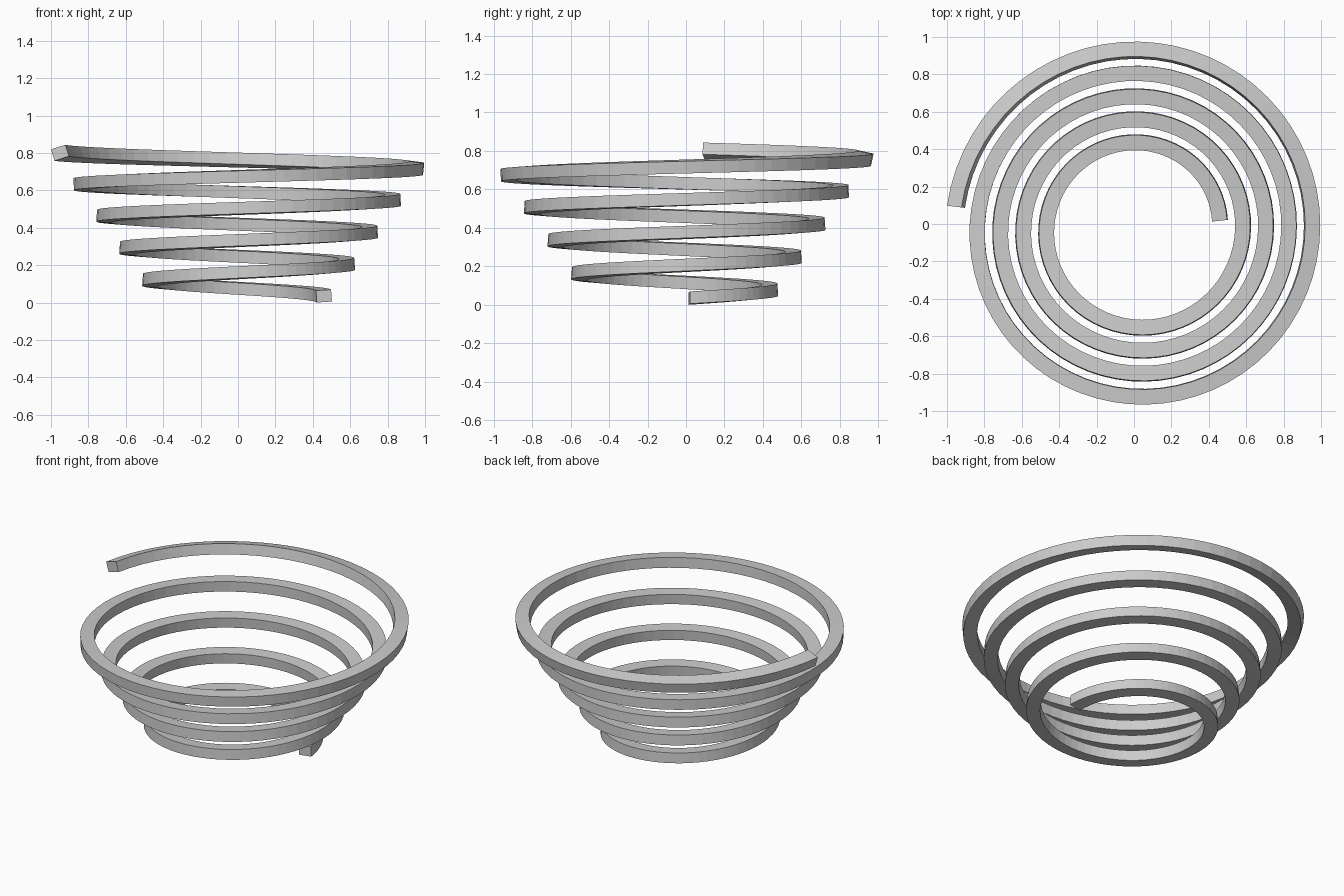
import bpy
import bmesh
import math

if "Cube" in bpy.data.objects:
    bpy.data.objects.remove(bpy.data.objects["Cube"])

# Conical coil: a rectangular bar swept along a widening, rising spiral
CX, CY = 0.026, -0.028          # spiral axis
T0, T1 = 6 / 360, 4 + 173 / 360  # start and end, in turns
STEPS = 290
WIDTH, HEIGHT = 0.081, 0.064

# Roll of the bar (turns, degrees): outer edge slightly raised, dropping at the end
ROLL = [(0, -4), (2.75, -4), (3.4, 0), (3.75, 3), (4.0, 6), (4.25, 12), (4.5, 18)]


def roll_at(t):
    for (a, ra), (b, rb) in zip(ROLL, ROLL[1:]):
        if t <= b:
            return math.radians(ra + (rb - ra) * (t - a) / (b - a))
    return math.radians(ROLL[-1][1])


bm = bmesh.new()
rings = []
for i in range(STEPS + 1):
    f = i / STEPS
    t = T0 + (T1 - T0) * f
    ang = 2 * math.pi * t
    radius = 0.434 + 0.123 * t
    z = 0.036 + 0.766 * f
    roll = roll_at(t)
    ring = []
    for u, v in ((-1, -1), (1, -1), (1, 1), (-1, 1)):
        a, b = u * WIDTH / 2, v * HEIGHT / 2
        r = radius + a * math.cos(roll) + b * math.sin(roll)
        h = z - a * math.sin(roll) + b * math.cos(roll)
        ring.append(bm.verts.new((CX + r * math.cos(ang), CY + r * math.sin(ang), h)))
    rings.append(ring)

for r0, r1 in zip(rings, rings[1:]):
    for k in range(4):
        n = (k + 1) % 4
        bm.faces.new((r0[k], r0[n], r1[n], r1[k]))

# End caps
bm.faces.new(rings[0])
bm.faces.new(rings[-1])
bmesh.ops.recalc_face_normals(bm, faces=bm.faces)

# Stand on the ground
low = min(v.co.z for v in bm.verts)
bmesh.ops.translate(bm, verts=bm.verts, vec=(0, 0, -low))

mesh = bpy.data.meshes.new("conical_coil")
bm.to_mesh(mesh)
bm.free()
bpy.context.collection.objects.link(bpy.data.objects.new("conical_coil", mesh))
